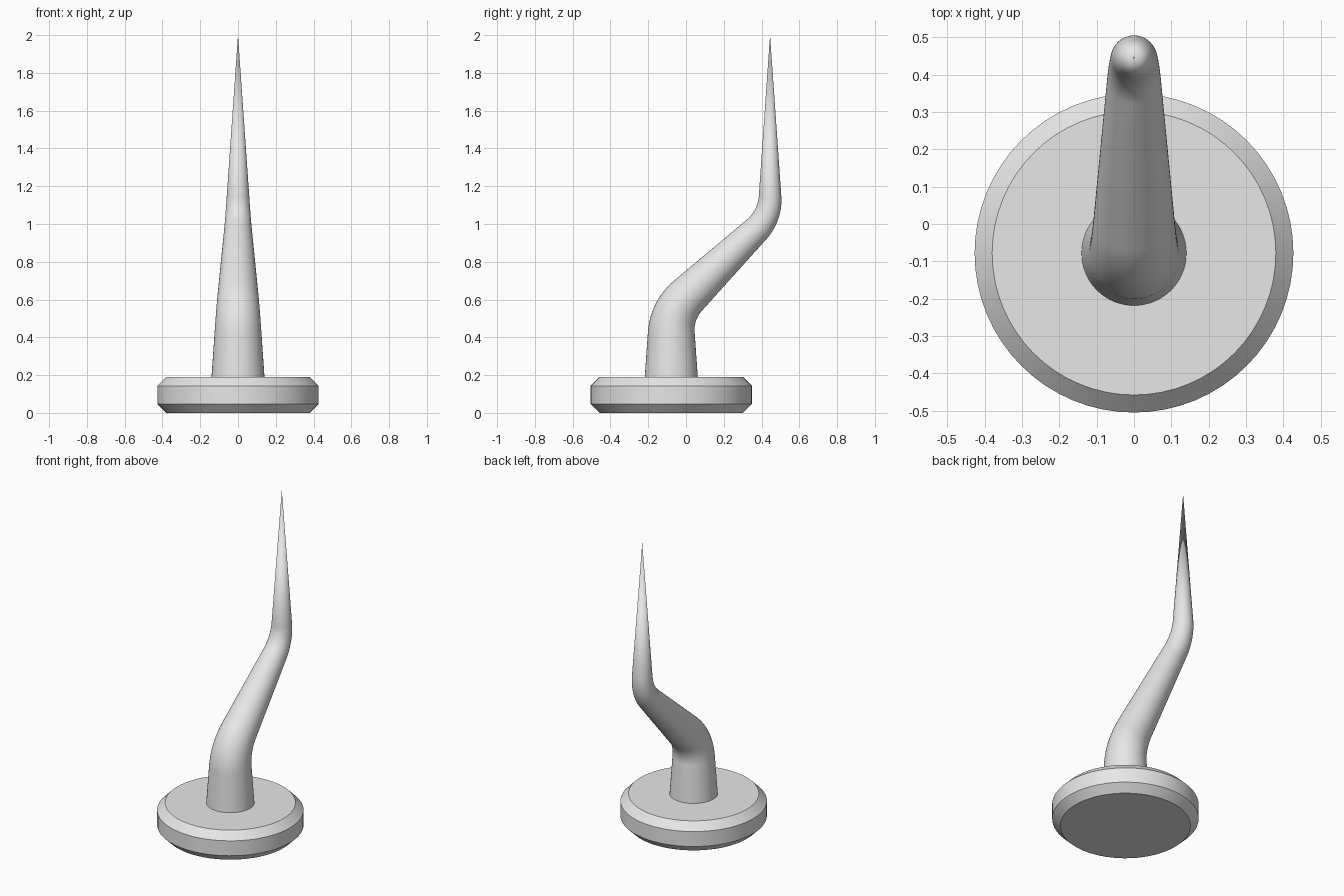
import bpy, bmesh
from math import sin, cos, tan, pi
from mathutils import Vector

cube = bpy.data.objects.get("Cube")
if cube:
    bpy.data.objects.remove(cube, do_unlink=True)

SIDES = 64
BASE_Y = -0.078

grey = bpy.data.materials.new("plain grey")
grey.use_nodes = True
grey.diffuse_color = (0.8, 0.8, 0.8, 1)
grey.node_tree.nodes["Principled BSDF"].inputs["Base Color"].default_value = (0.8, 0.8, 0.8, 1)


def tube(name, rings, pointed=False):
    """Skin circles given as (centre, radius, tilt towards +y)."""
    bm = bmesh.new()
    loops = []
    for centre, radius, tilt in rings:
        across = Vector((0, cos(tilt), -sin(tilt)))
        loops.append([bm.verts.new(centre + radius * (Vector((cos(a), 0, 0)) + sin(a) * across))
                      for a in (2 * pi * i / SIDES for i in range(SIDES))])
    for low, high in zip(loops, loops[1:]):
        for i in range(SIDES):
            j = (i + 1) % SIDES
            bm.faces.new((low[i], low[j], high[j], high[i]))
    bm.faces.new(loops[0][::-1])
    bm.faces.new(loops[-1])
    if pointed:
        bmesh.ops.remove_doubles(bm, verts=loops[-1], dist=0.001)
    bmesh.ops.recalc_face_normals(bm, faces=bm.faces)
    mesh = bpy.data.meshes.new(name)
    bm.to_mesh(mesh)
    bm.free()
    mesh.materials.append(grey)
    obj = bpy.data.objects.new(name, mesh)
    bpy.context.collection.objects.link(obj)
    bpy.ops.object.select_all(action='DESELECT')
    obj.select_set(True)
    bpy.context.view_layer.objects.active = obj
    bpy.ops.object.shade_smooth_by_angle(angle=pi / 6)
    return obj


# Round base with chamfered rims
profile = [(0.38, 0), (0.427, 0.047), (0.427, 0.143), (0.38, 0.19)]
tube("round_base", [(Vector((0, BASE_Y, z)), r, 0) for r, z in profile])

# Spike centre line: upright, bent back, then upright again
foot = Vector((0, BASE_Y, 0.18))
tip = Vector((0, 0.445, 2.0))
lower_corner = Vector((0, BASE_Y, 0.535))
upper_corner = Vector((0, 0.445, 1.04))
lean = (upper_corner - lower_corner).normalized()
slope = Vector((0, 0, 1)).angle(lean)


def bend(corner, reach, start, end, steps=16):
    """Circular arc rounding a corner, as (point, tilt) pairs."""
    radius = reach / tan(slope / 2)
    turn = 1 if end > start else -1
    begin = corner - reach * Vector((0, sin(start), cos(start)))
    hub = begin + turn * radius * Vector((0, cos(start), -sin(start)))
    tilts = [start + (end - start) * i / steps for i in range(steps + 1)]
    return [(hub - turn * radius * Vector((0, cos(t), -sin(t))), t) for t in tilts]


path = [(foot, 0)] + bend(lower_corner, 0.115, 0, slope) \
    + bend(upper_corner, 0.104, slope, 0) + [(tip, 0)]

# Taper evenly along the length to a point
lengths = [0]
for (a, _), (b, _) in zip(path, path[1:]):
    lengths.append(lengths[-1] + (b - a).length)
rings = [(p, max(0.0001, 0.141 * (1 - s / lengths[-1])), t) for (p, t), s in zip(path, lengths)]
tube("bent_spike", rings, pointed=True)
